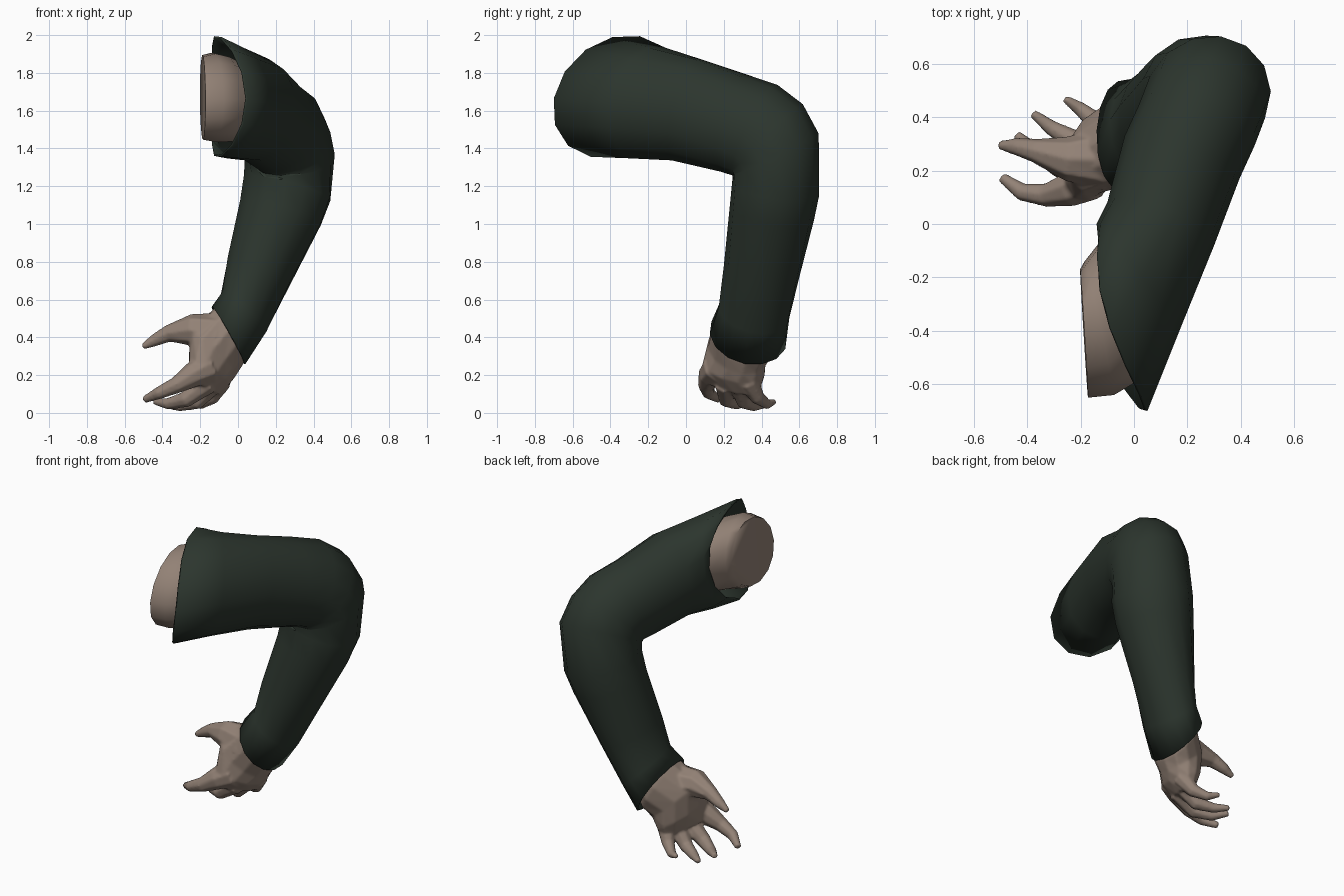
import bpy, bmesh, math
from mathutils import Vector as V


def material(name, rgb):
    m = bpy.data.materials.new(name)
    m.diffuse_color = (*rgb, 1)
    return m


GREEN = material("dark green cloth", (0.025, 0.036, 0.027))
SKIN = material("skin", (0.29, 0.222, 0.18))


def loft(name, rings, sides, mat, hollow=False):
    """Skin a tube over rings (centre, u axis, v axis, optional saddle bend)."""
    bm = bmesh.new()
    loops = []
    for c, u, v, *bend in rings:
        b = V(bend[0]) if bend else V((0, 0, 0))
        loop = []
        for i in range(sides):
            a = 2 * math.pi * i / sides
            p = V(c) + V(u) * math.cos(a) + V(v) * math.sin(a) + b * math.sin(a) ** 2
            loop.append(bm.verts.new(p))
        loops.append(loop)
    for p, q in zip(loops, loops[1:]):
        for i in range(sides):
            j = (i + 1) % sides
            bm.faces.new((p[i], p[j], q[j], q[i]))
    caps = [bm.faces.new(loops[0]), bm.faces.new(loops[-1])]
    bmesh.ops.recalc_face_normals(bm, faces=bm.faces)
    if hollow:
        bmesh.ops.delete(bm, geom=caps, context='FACES_ONLY')
    me = bpy.data.meshes.new(name)
    bm.to_mesh(me)
    bm.free()
    me.materials.append(mat)
    ob = bpy.data.objects.new(name, me)
    bpy.context.collection.objects.link(ob)
    if hollow:
        s = ob.modifiers.new("cloth thickness", 'SOLIDIFY')
        s.thickness, s.offset = 0.012, -1
    bpy.ops.object.select_all(action='DESELECT')
    ob.select_set(True)
    bpy.context.view_layer.objects.active = ob
    bpy.ops.object.shade_smooth_by_angle(angle=math.radians(55))
    return ob


def finger(name, path):
    """Tapered tube along (x, y, z, radius) points."""
    pts = [V(p[:3]) for p in path]
    rings = []
    for i, p in enumerate(path):
        d = (pts[min(i + 1, len(pts) - 1)] - pts[max(i - 1, 0)]).normalized()
        u = d.cross(V((0.3, 1, 0))).normalized()
        rings.append((pts[i], u * p[3], d.cross(u) * p[3]))
    return loft(name, rings, 8, SKIN)


# Sleeve: slanted shoulder opening, bent elbow, slanted cuff
loft("sleeve", [
    ((-0.04, -0.375, 1.675), (0.09, -0.325, -0.01), (0, 0.06, 0.325), (-0.07, 0, 0)),
    ((0.015, -0.20, 1.64), (0.155, -0.20, 0), (0.01, 0.05, 0.30), (-0.03, 0, 0)),
    ((0.10, 0.00, 1.605), (0.20, -0.08, 0), (0.02, 0.06, 0.275)),
    ((0.18, 0.25, 1.535), (0.215, -0.08, -0.02), (0.02, 0.05, 0.26)),
    ((0.235, 0.37, 1.495), (0.215, -0.08, -0.03), (0.05, 0.10, 0.24)),
    ((0.26, 0.435, 1.44), (0.215, -0.08, -0.04), (0.08, 0.17, 0.19)),
    ((0.275, 0.475, 1.37), (0.215, -0.08, -0.05), (0.10, 0.215, 0.10)),
    ((0.26, 0.475, 1.19), (0.225, -0.07, -0.05), (0.06, 0.22, -0.05)),
    ((0.225, 0.455, 1.06), (0.215, -0.06, -0.05), (0.045, 0.215, -0.05)),
    ((0.11, 0.40, 0.75), (0.165, -0.04, -0.06), (0.035, 0.195, -0.05)),
    ((0.03, 0.36, 0.53), (0.12, -0.03, -0.10), (0.01, 0.185, -0.05)),
    ((-0.05, 0.33, 0.41), (0.09, -0.02, -0.15), (0.01, 0.205, -0.04)),
], 14, GREEN, hollow=True)

# Upper arm stub filling the shoulder opening
loft("upper_arm", [
    ((-0.187, -0.41, 1.67), (0.015, -0.24, -0.02), (0, 0.03, 0.225)),
    ((-0.13, -0.39, 1.67), (0.055, -0.25, -0.01), (0, 0.03, 0.24)),
    ((-0.06, -0.33, 1.66), (0.07, -0.26, 0), (0, 0.04, 0.23)),
    ((0.02, -0.15, 1.64), (0.15, -0.10, 0), (0, 0.05, 0.20)),
], 14, SKIN)

# Palm from inside the cuff to the knuckles
hand = loft("hand", [
    ((0.0, 0.34, 0.50), (0.07, 0, -0.10), (0, 0.15, -0.03)),
    ((-0.05, 0.31, 0.405), (0.08, 0, -0.145), (0, 0.175, -0.03)),
    ((-0.13, 0.27, 0.32), (0.125, 0.03, -0.115), (0, 0.155, -0.02)),
    ((-0.15, 0.25, 0.22), (0.11, 0.02, -0.06), (0.02, 0.165, -0.03)),
    ((-0.18, 0.24, 0.14), (0.07, 0.02, -0.04), (0.055, 0.145, -0.03)),
], 12, SKIN)

# Thumb and curled fingers
digits = [
    finger("thumb", [(-0.12, 0.25, 0.41, 0.125), (-0.25, 0.245, 0.44, 0.085),
                     (-0.37, 0.275, 0.42, 0.046), (-0.44, 0.29, 0.385, 0.034),
                     (-0.505, 0.295, 0.35, 0.016)]),
    finger("index_finger", [(-0.16, 0.17, 0.24, 0.085), (-0.24, 0.13, 0.20, 0.068),
                            (-0.33, 0.108, 0.145, 0.045), (-0.42, 0.12, 0.105, 0.034),
                            (-0.495, 0.175, 0.07, 0.02)]),
    finger("middle_finger", [(-0.16, 0.21, 0.16, 0.062), (-0.28, 0.215, 0.07, 0.044),
                             (-0.37, 0.27, 0.048, 0.032), (-0.44, 0.335, 0.06, 0.018)]),
    finger("ring_finger", [(-0.13, 0.28, 0.16, 0.060), (-0.22, 0.31, 0.057, 0.042),
                           (-0.31, 0.36, 0.037, 0.030), (-0.38, 0.415, 0.04, 0.017)]),
    finger("little_finger", [(-0.09, 0.33, 0.17, 0.060), (-0.14, 0.38, 0.08, 0.040),
                             (-0.20, 0.43, 0.045, 0.028), (-0.26, 0.47, 0.06, 0.015)]),
]

# Fuse palm and fingers into one skin
bpy.ops.object.select_all(action='DESELECT')
for ob in digits + [hand]:
    ob.select_set(True)
bpy.context.view_layer.objects.active = hand
bpy.ops.object.join()
hand.modifiers.clear()
fuse = hand.modifiers.new("fuse", 'REMESH')
fuse.mode, fuse.voxel_size, fuse.use_smooth_shade = 'VOXEL', 0.008, True
soft = hand.modifiers.new("soften", 'SMOOTH')
soft.factor, soft.iterations = 0.5, 5
